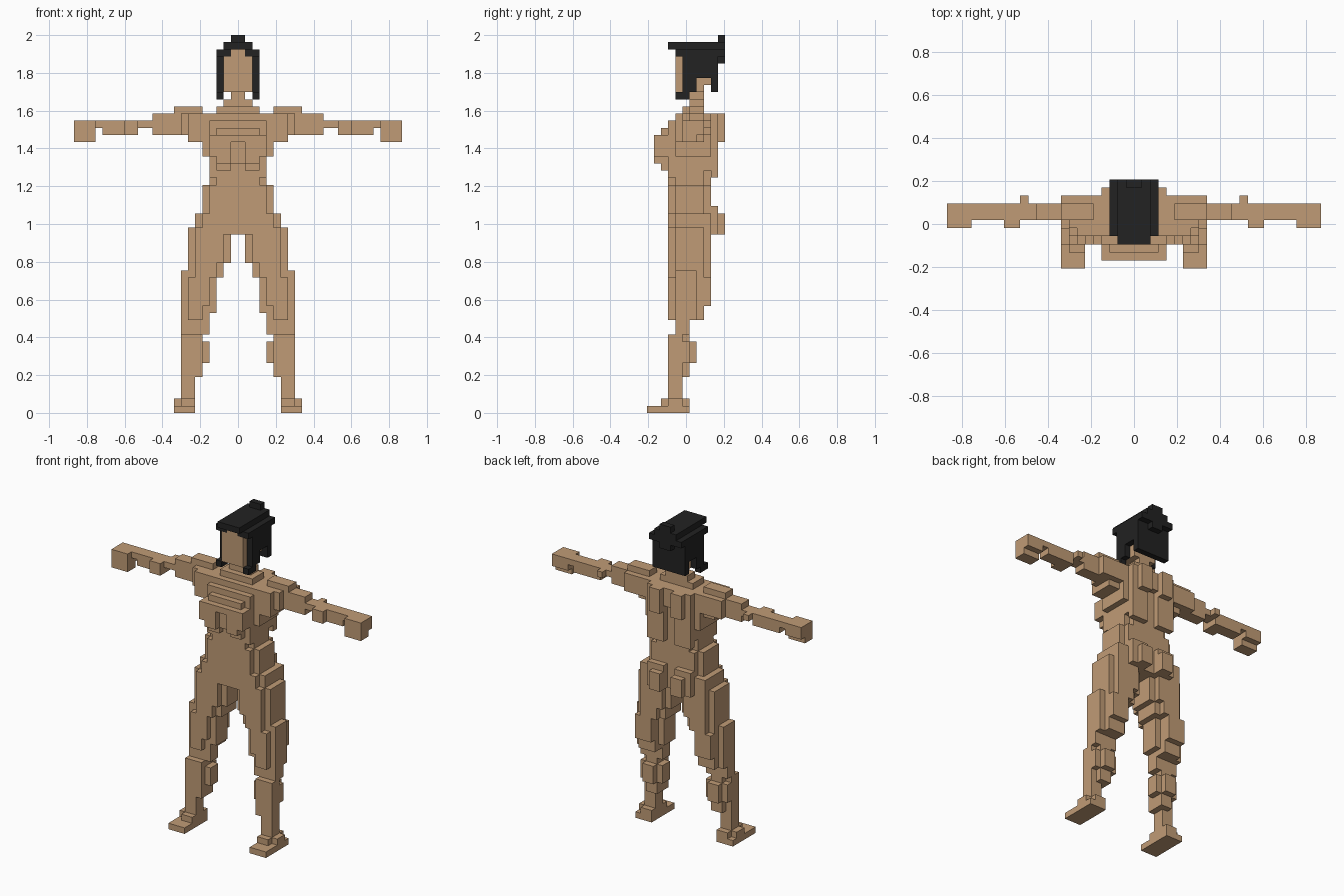
import bpy, bmesh, math

cube = bpy.data.objects.get("Cube")
if cube:
    bpy.data.objects.remove(cube, do_unlink=True)

U = 2 / 53          # edge of one block
Y_MID = 5.5         # block row lying on y = 0


def material(name, rgb):
    m = bpy.data.materials.new(name)
    m.use_nodes = True
    m.diffuse_color = (*rgb, 1)
    bsdf = m.node_tree.nodes["Principled BSDF"]
    bsdf.inputs["Base Color"].default_value = (*rgb, 1)
    bsdf.inputs["Roughness"].default_value = 0.9
    return m


SKIN = material("tan_skin", (0.53, 0.33, 0.18))
HAIR = material("black_hair", (0.016, 0.016, 0.016))

parts = {}          # name -> (cells, material)
taken = set()


def fill(boxes, side):
    """Cells of boxes (x0, x1, y0, y1, z0, z1), mirrored when side is -1."""
    cells = set()
    for x0, x1, y0, y1, z0, z1 in boxes:
        for x in range(x0, x1):
            for y in range(y0, y1):
                for z in range(z0, z1):
                    cells.add((x if side > 0 else -1 - x, y, z))
    return cells


def add(name, cells, mat):
    parts[name] = (cells - taken, mat)
    taken.update(cells)


def centre_part(name, boxes, mat=SKIN):
    add(name, fill(boxes, 1) | fill(boxes, -1), mat)


def side_parts(name, boxes, mat=SKIN):
    add("left_" + name, fill(boxes, 1), mat)
    add("right_" + name, fill(boxes, -1), mat)


# Head: hair first, so it keeps its blocks where it meets the face
centre_part("hair", [
    (0, 2, 3, 11, 51, 52),      # crown
    (1, 3, 4, 10, 50, 51),
    (0, 3, 5, 11, 50, 51),
    (2, 3, 5, 10, 47, 50),      # sides
    (2, 3, 5, 7, 45, 47),
    (2, 3, 4, 6, 44, 45),       # front locks
    (0, 3, 9, 10, 45, 50),      # back
], HAIR)
centre_part("hair_bun", [(0, 1, 10, 11, 49, 53), (1, 2, 10, 11, 50, 52)], HAIR)
centre_part("face", [(0, 2, 4, 9, 46, 50), (0, 1, 4, 9, 50, 51),
                     (0, 2, 4, 8, 45, 46)])
centre_part("neck", [(0, 1, 6, 8, 44, 45), (0, 2, 6, 8, 43, 44)])

# Torso
centre_part("chest", [
    (0, 3, 5, 8, 42, 43),
    (0, 4, 4, 9, 34, 42),
    (0, 4, 3, 5, 33, 41),
    (4, 5, 4, 9, 36, 42),
    (5, 7, 4, 8, 38, 42),
    (0, 3, 2, 4, 39, 40),
    (0, 3, 2, 3, 35, 39),
])
side_parts("breast", [(1, 4, 1, 3, 36, 39), (0, 2, 1, 2, 38, 39),
                      (1, 3, 1, 3, 35, 36), (1, 3, 2, 3, 34, 35)])
side_parts("back_muscle", [(1, 4, 9, 10, 33, 42), (0, 1, 9, 10, 39, 42),
                           (1, 3, 10, 11, 38, 42)])
centre_part("waist", [(0, 4, 4, 8, 32, 34), (0, 3, 3, 9, 32, 34)])
centre_part("hips", [
    (0, 4, 3, 9, 28, 32), (0, 5, 4, 8, 28, 32),
    (0, 5, 3, 9, 26, 28), (0, 6, 4, 9, 26, 28),
    (0, 6, 3, 9, 25, 26), (0, 7, 4, 8, 25, 26),
])
side_parts("buttock", [(1, 4, 9, 10, 25, 29), (1, 3, 10, 11, 25, 28)])

# Arms
side_parts("shoulder", [(4, 9, 6, 9, 39, 42), (5, 9, 6, 8, 42, 43),
                        (5, 8, 5, 6, 39, 42), (5, 7, 6, 8, 38, 39)])
side_parts("upper_arm", [(9, 12, 6, 8, 39, 42), (12, 14, 6, 8, 40, 41),
                         (13, 14, 8, 9, 40, 41)])
side_parts("forearm", [(14, 19, 6, 8, 39, 41), (14, 16, 5, 6, 39, 41),
                       (19, 20, 6, 8, 40, 41)])
side_parts("hand", [(20, 23, 5, 8, 39, 41), (20, 23, 5, 7, 38, 39)])

# Legs
side_parts("thigh", [
    (1, 7, 4, 8, 21, 25), (2, 6, 3, 9, 21, 25),
    (2, 7, 4, 8, 19, 21), (3, 6, 3, 9, 19, 21),
    (4, 7, 3, 9, 15, 19), (3, 4, 4, 7, 14, 19),
    (4, 7, 4, 8, 13, 15), (5, 7, 3, 4, 13, 15),
    (7, 8, 4, 7, 13, 20),
])
side_parts("knee", [(4, 8, 4, 6, 11, 13)])
side_parts("calf", [
    (5, 8, 3, 5, 5, 11), (5, 7, 5, 6, 5, 11),
    (4, 5, 4, 6, 7, 10), (5, 7, 6, 7, 7, 10), (7, 8, 5, 6, 7, 10),
    (6, 8, 3, 5, 2, 5),
])
side_parts("foot", [(6, 9, 0, 6, 0, 1), (6, 8, 2, 6, 1, 2), (8, 9, 3, 5, 1, 2)])


def build(name, cells, mat):
    """Make a mesh of the block faces that no other block covers."""
    bm = bmesh.new()
    verts = {}

    def vert(p):
        if p not in verts:
            verts[p] = bm.verts.new((p[0] * U, (p[1] - Y_MID) * U, p[2] * U))
        return verts[p]

    for c in sorted(cells):
        for axis in range(3):
            a, b = (axis + 1) % 3, (axis + 2) % 3
            for step in (0, 1):
                near = list(c)
                near[axis] += 2 * step - 1
                if tuple(near) in taken:
                    continue
                ring = []
                for da, db in ((0, 0), (1, 0), (1, 1), (0, 1)):
                    p = list(c)
                    p[axis] += step
                    p[a] += da
                    p[b] += db
                    ring.append(vert(tuple(p)))
                bm.faces.new(ring if step else ring[::-1])
    # Merge flat neighbours into larger faces
    bmesh.ops.dissolve_limit(bm, angle_limit=math.radians(1),
                             verts=bm.verts[:], edges=bm.edges[:])
    mesh = bpy.data.meshes.new(name)
    bm.to_mesh(mesh)
    bm.free()
    mesh.materials.append(mat)
    bpy.context.collection.objects.link(bpy.data.objects.new(name, mesh))


for part_name, (part_cells, part_mat) in parts.items():
    build(part_name, part_cells, part_mat)
